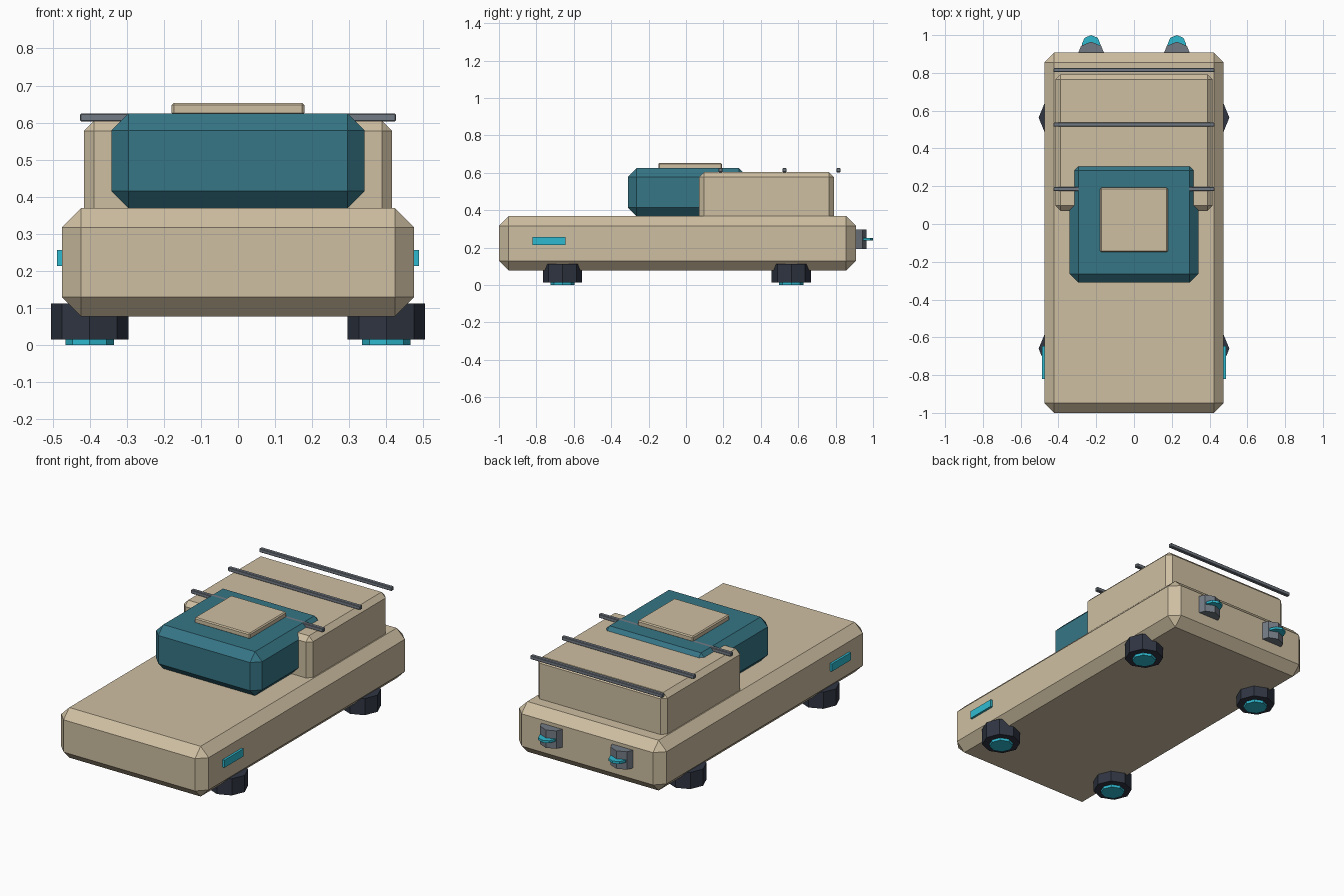
import bpy
import bmesh
from mathutils import Vector

default = bpy.data.objects.get("Cube")
if default:
    bpy.data.objects.remove(default, do_unlink=True)


def make_material(name, rgb):
    mat = bpy.data.materials.new(name)
    mat.use_nodes = True
    color = (*rgb, 1.0)
    mat.diffuse_color = color
    mat.node_tree.nodes["Principled BSDF"].inputs["Base Color"].default_value = color
    return mat


sand = make_material("sand paint", (0.62, 0.52, 0.36))
teal = make_material("teal glass", (0.037, 0.18, 0.24))
cyan = make_material("cyan glow", (0.028, 0.49, 0.63))
charcoal = make_material("charcoal", (0.029, 0.036, 0.055))
steel = make_material("grey steel", (0.17, 0.195, 0.23))


def finish(bm, name, mat):
    mesh = bpy.data.meshes.new(name)
    bm.to_mesh(mesh)
    bm.free()
    mesh.materials.append(mat)
    obj = bpy.data.objects.new(name, mesh)
    bpy.context.collection.objects.link(obj)
    return obj


def box(name, low, high, mat, chamfer=0.0):
    """Box between two corners, with flat chamfered edges."""
    low, high = Vector(low), Vector(high)
    bm = bmesh.new()
    bmesh.ops.create_cube(bm, size=1)
    bmesh.ops.scale(bm, vec=high - low, verts=bm.verts)
    bmesh.ops.translate(bm, vec=(low + high) / 2, verts=bm.verts)
    if chamfer:
        bmesh.ops.bevel(bm, geom=bm.edges[:], offset=chamfer, segments=1,
                        affect='EDGES', profile=0.5)
    return finish(bm, name, mat)


def drum(name, x, y, bottom, top, radius, mat):
    """Upright eight-sided cylinder."""
    bm = bmesh.new()
    bmesh.ops.create_cone(bm, cap_ends=True, segments=8, radius1=radius,
                          radius2=radius, depth=top - bottom)
    bmesh.ops.translate(bm, vec=(x, y, (bottom + top) / 2), verts=bm.verts)
    return finish(bm, name, mat)


# Hull, cabin and cargo box
box("hull", (-0.475, -1, 0.077), (0.475, 0.908, 0.369), sand, 0.052)
box("cabin", (-0.341, -0.311, 0.369), (0.341, 0.329, 0.625), teal, 0.046)
box("cargo_box", (-0.416, 0.07, 0.335), (0.416, 0.792, 0.604), sand, 0.027)
box("roof_hatch", (-0.179, -0.148, 0.62), (0.179, 0.192, 0.653), sand, 0.006)

# Roof rack bars
for i, y in enumerate((0.185, 0.526, 0.815)):
    box(f"rack_bar_{i + 1}", (-0.426, y - 0.011, 0.603), (0.426, y + 0.011, 0.625),
        steel, 0.003)

for side, s in (("left", 1), ("right", -1)):
    # Side marker lights
    xs = sorted((s * 0.46, s * 0.488))
    box(f"{side}_marker_light", (xs[0], -0.82, 0.213), (xs[1], -0.645, 0.257), cyan)

    # Hover pads with glowing undersides
    for end, y in (("front", -0.66), ("rear", 0.563)):
        drum(f"{end}_{side}_hover_pad", s * 0.4, y, 0.015, 0.112, 0.105, charcoal)
        drum(f"{end}_{side}_pad_glow", s * 0.4, y, 0.0, 0.03, 0.065, cyan)

    # Rear thrusters with thin glowing discs
    drum(f"{side}_thruster", s * 0.227, 0.89, 0.193, 0.297, 0.075, steel)
    drum(f"{side}_thruster_glow", s * 0.227, 0.95, 0.237, 0.251, 0.05, cyan)
